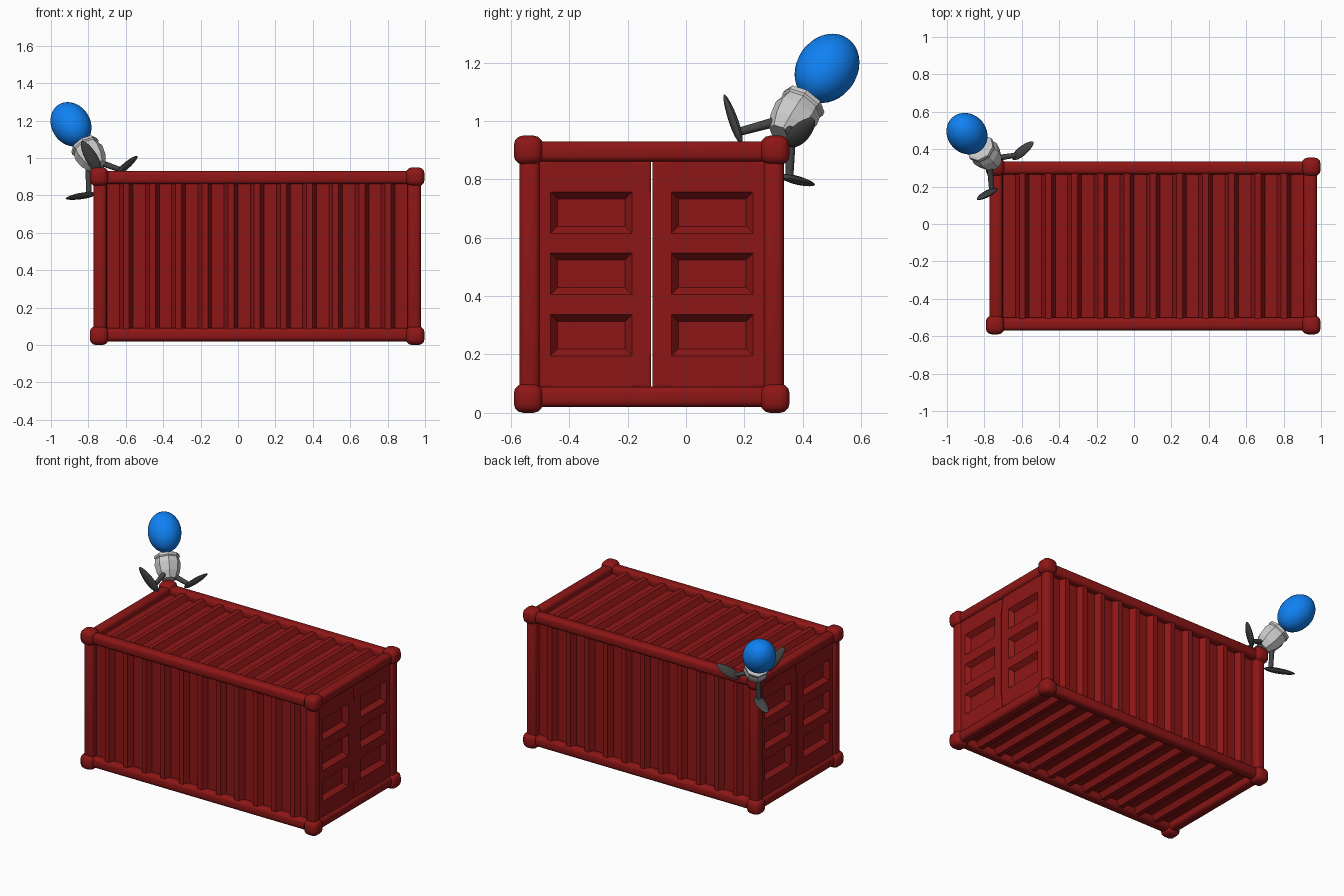
import bpy, bmesh, math
from mathutils import Vector, Matrix

if "Cube" in bpy.data.objects:
    bpy.data.objects.remove(bpy.data.objects["Cube"])

C = Vector((0.1025, -0.1175, 0.475))     # container centre
H = Vector((0.875, 0.4525, 0.455))       # half size of the frame


def material(name, color):
    m = bpy.data.materials.new(name)
    m.diffuse_color = color
    m.use_nodes = True
    m.node_tree.nodes["Principled BSDF"].inputs["Base Color"].default_value = m.diffuse_color
    return m


RED = material("red_paint", (0.27, 0.008, 0.008, 1))
BLUE = material("blue", (0.005, 0.22, 0.9, 1))
DARK = material("dark_grey", (0.06, 0.06, 0.06, 1))


def finish(name, bm, mat=None, smooth=None):
    me = bpy.data.meshes.new(name)
    bm.to_mesh(me)
    bm.free()
    ob = bpy.data.objects.new(name, me)
    bpy.context.collection.objects.link(ob)
    if mat:
        me.materials.append(mat)
    if smooth:
        bpy.ops.object.select_all(action='DESELECT')
        ob.select_set(True)
        bpy.context.view_layer.objects.active = ob
        bpy.ops.object.shade_smooth_by_angle(angle=math.radians(smooth))
    return ob


def rounded_box(name, loc, size, bevel, segs=3):
    bm = bmesh.new()
    bmesh.ops.create_cube(bm, size=1, matrix=Matrix.Translation(loc) @ Matrix.Diagonal((*size, 1)))
    bmesh.ops.bevel(bm, geom=bm.edges[:], offset=bevel, segments=segs, profile=0.5, affect='EDGES')
    return finish(name, bm, RED, 35)


# Frame: corner blocks and the twelve rounded beams
AXES = "length", "width", "height"
for axis in range(3):
    a, b = [i for i in range(3) if i != axis]
    for sa in (-1, 1):
        for sb in (-1, 1):
            loc, size = C.copy(), Vector((0.07, 0.07, 0.07))
            loc[a] += sa * (H[a] - 0.035)
            loc[b] += sb * (H[b] - 0.035)
            size[axis] = 2 * H[axis] - 0.03
            rounded_box(f"{AXES[axis]}_beam", loc, size, 0.022)
for sx in (-1, 1):
    for sy in (-1, 1):
        for sz in (-1, 1):
            loc = C + Vector((sx * (H.x - 0.03), sy * (H.y - 0.03), sz * (H.z - 0.03)))
            rounded_box("corner_block", loc, (0.1, 0.1, 0.1), 0.033)


# Corrugated sheets on the long sides, roof and floor
def corrugated(name, axis, side):
    cross = 3 - axis
    profile = []
    for i in range(-6, 7):
        for dx, depth in ((-0.037, 0.045), (-0.016, 0.01), (0.016, 0.01), (0.037, 0.045)):
            profile.append((max(-0.86, min(0.86, i * 0.14 + dx)), depth))
    bm = bmesh.new()
    rows = []
    for x, depth in profile:
        row = []
        for s in (-1, 1):
            p = C.copy()
            p.x += x
            p[axis] += side * (H[axis] - depth)
            p[cross] += s * (H[cross] - 0.03)
            row.append(bm.verts.new(p))
        rows.append(row)
    for r, q in zip(rows, rows[1:]):
        f = bm.faces.new((r[0], q[0], q[1], r[1]))
        f.normal_update()
        if f.normal[axis] * side < 0:
            f.normal_flip()
    finish(name, bm, RED)


corrugated("front_wall", 1, -1)
corrugated("back_wall", 1, 1)
corrugated("floor", 2, -1)
corrugated("roof", 2, 1)


# Doors with three sunken panels each, two at either end
def door(name, end, side):
    ys = [-0.205, -0.14, 0.14, 0.205]
    zs = [0.085, 0.195, 0.337, 0.405, 0.547, 0.615, 0.757, 0.865]
    bm = bmesh.new()
    grid = [[bm.verts.new((0, y, z)) for z in zs] for y in ys]
    panels = []
    for i in range(3):
        for j in range(7):
            f = bm.faces.new((grid[i][j], grid[i + 1][j], grid[i + 1][j + 1], grid[i][j + 1]))
            if i == 1 and j % 2:
                panels.append(f)
    bm.normal_update()
    rim = [e for e in bm.edges if e.is_boundary]
    ext = bmesh.ops.extrude_edge_only(bm, edges=rim)["geom"]
    for v in ext:
        if isinstance(v, bmesh.types.BMVert):
            v.co.x -= 0.04
    bmesh.ops.bevel(bm, geom=rim, offset=0.012, segments=2, profile=0.5, affect='EDGES')
    bm.normal_update()
    panels = [f for f in bm.faces if abs(f.normal.x) > 0.99
              and abs(f.calc_center_median().y) < 0.05
              and any(abs(f.calc_center_median().z - z) < 0.02 for z in (0.266, 0.476, 0.686))]
    bmesh.ops.inset_individual(bm, faces=panels, thickness=0.034, depth=-0.03)
    m = Matrix.Translation((C.x, C.y, 0)) @ Matrix.Rotation(0 if end > 0 else math.pi, 4, 'Z') \
        @ Matrix.Translation((H.x - 0.015, side * 0.207, 0))
    bmesh.ops.transform(bm, matrix=m, verts=bm.verts)
    finish(name, bm, RED)


for end, label in ((1, "right"), (-1, "left")):
    for side in (-1, 1):
        door(f"{label}_end_door", end, side)

# Gripping device on the top back left corner: blue bulb, faceted body
BULB = Vector((-0.893, 0.483, 1.18))
D = Vector((-0.46, 0.5, 0.735)).normalized()
AIM = Matrix.Translation(BULB) @ D.to_track_quat('Z', 'Y').to_matrix().to_4x4()

bm = bmesh.new()
bmesh.ops.create_uvsphere(bm, u_segments=32, v_segments=20, radius=1,
                          matrix=AIM @ Matrix.Diagonal((0.104, 0.104, 0.13, 1)))
finish("bulb", bm, BLUE, 60)

bm = bmesh.new()
rings = []
for z, r in ((-0.147, 0.066), (-0.152, 0.078), (-0.168, 0.08), (-0.176, 0.074),
             (-0.21, 0.082), (-0.265, 0.072), (-0.31, 0.05)):
    rings.append([bm.verts.new(AIM @ Vector((r * math.cos(k * math.pi / 4), r * math.sin(k * math.pi / 4), z)))
                  for k in range(8)])
for p, q in zip(rings, rings[1:]):
    for k in range(8):
        bm.faces.new((p[k], q[k], q[(k + 1) % 8], p[(k + 1) % 8]))
bm.faces.new(rings[0])
bm.faces.new(rings[-1][::-1])
bmesh.ops.recalc_face_normals(bm, faces=bm.faces)
finish("body", bm)


# Three legs: thin arm and leaf-shaped foot
def leg(arm_start, heel, toe):
    heel, toe = Vector(heel), Vector(toe)
    along = (toe - heel).normalized()
    wide = D.cross(along).normalized()
    thin = along.cross(wide)
    rot = Matrix((wide, thin, along)).transposed().to_4x4()
    bm = bmesh.new()
    bmesh.ops.create_uvsphere(bm, u_segments=12, v_segments=10, radius=1)
    for v in bm.verts:
        k = 1 - 0.15 * v.co.z
        v.co = Vector((v.co.x * 0.033 * k, v.co.y * 0.015 * k, v.co.z * (toe - heel).length / 2))
    bmesh.ops.transform(bm, matrix=Matrix.Translation((heel + toe) / 2) @ rot, verts=bm.verts)
    finish("foot", bm, DARK, 40)
    a, b = Vector(arm_start), heel.lerp(toe, 0.22)
    bm = bmesh.new()
    bmesh.ops.create_cone(bm, cap_ends=True, segments=10, radius1=0.017, radius2=0.014, depth=(b - a).length,
                          matrix=Matrix.Translation((a + b) / 2) @ (b - a).to_track_quat('Z', 'Y').to_matrix().to_4x4())
    finish("arm", bm, DARK, 40)


leg((-0.75, 0.35, 0.98), (-0.65, 0.35, 0.915), (-0.537, 0.437, 1.008))
leg((-0.77, 0.30, 0.995), (-0.74, 0.19, 0.925), (-0.835, 0.13, 1.09))
leg((-0.80, 0.36, 0.95), (-0.762, 0.33, 0.81), (-0.92, 0.437, 0.782))
